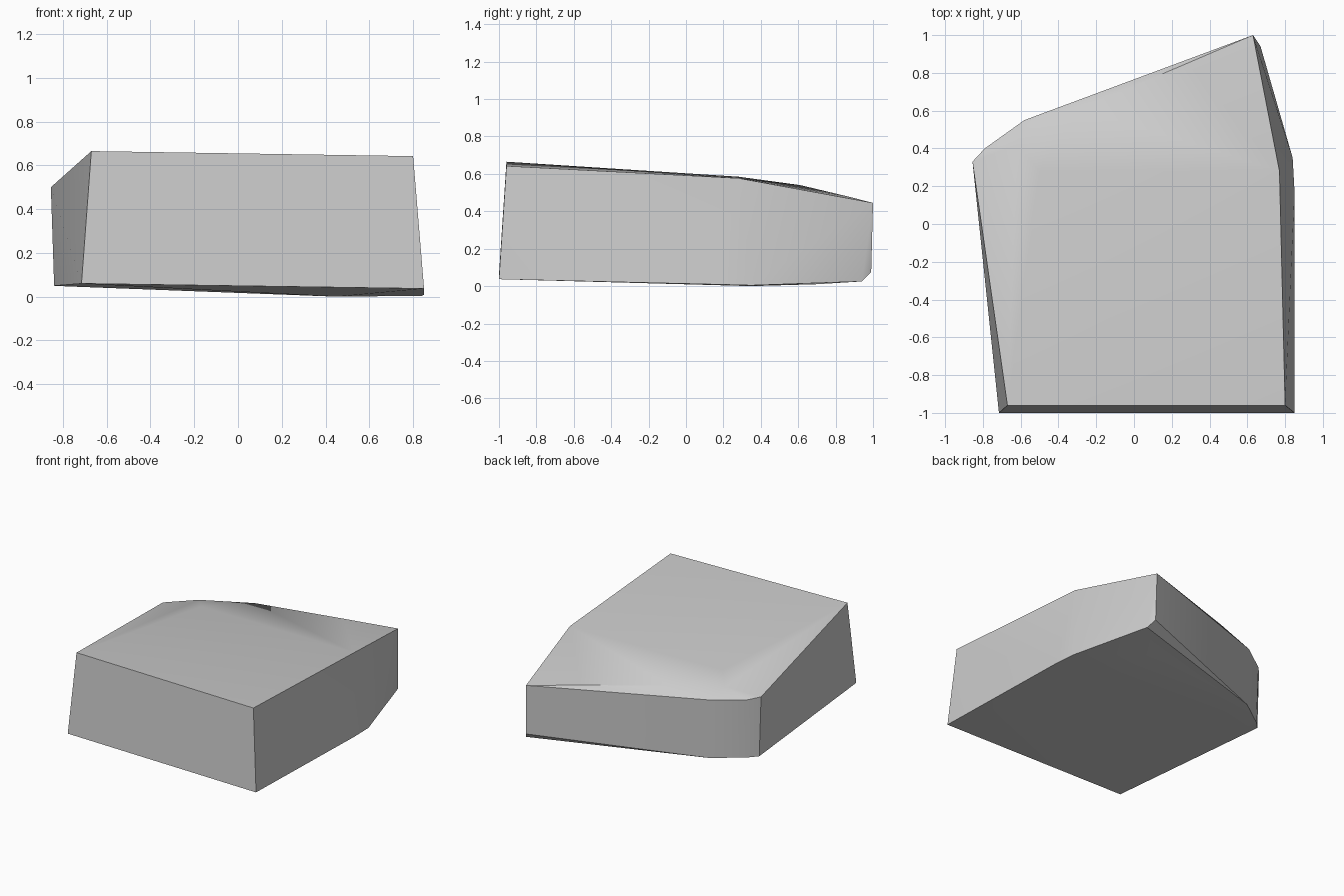
import bpy
import bmesh
import math

# Remove the default object
default_cube = bpy.data.objects.get("Cube")
if default_cube is not None:
    bpy.data.objects.remove(default_cube, do_unlink=True)


def make_material(name, colour):
    material = bpy.data.materials.new(name)
    material.use_nodes = True
    material.diffuse_color = colour
    shader = material.node_tree.nodes["Principled BSDF"]
    shader.inputs["Base Color"].default_value = colour
    return material


def convex_block(name, profiles, material, smooth_angle):
    """Wrap a convex skin around the given profiles of corner points."""
    mesh = bpy.data.meshes.new(name)
    bm = bmesh.new()
    for profile in profiles:
        for corner in profile:
            bm.verts.new(corner)
    hull = bmesh.ops.convex_hull(bm, input=bm.verts[:])
    # Drop any corners that ended up inside the skin
    loose = [v for v in bm.verts if not v.link_faces]
    bmesh.ops.delete(bm, geom=loose, context="VERTS")
    bmesh.ops.recalc_face_normals(bm, faces=bm.faces[:])
    bm.to_mesh(mesh)
    bm.free()
    mesh.materials.append(material)

    block = bpy.data.objects.new(name, mesh)
    bpy.context.collection.objects.link(block)
    bpy.ops.object.select_all(action="DESELECT")
    block.select_set(True)
    bpy.context.view_layer.objects.active = block
    bpy.ops.object.shade_smooth_by_angle(angle=math.radians(smooth_angle))
    return block


# Upper rim of the stone, counter-clockwise from the front right corner
top_rim = [
    (-.67, -.96, .665), (.8, -.96, .642), (.77, .28, .577), (.63, 1, .445),
    (-.58, .55, .487), (-.79, .4, .487), (-.855, .33, .5),
]

# Worn crown just inside the back of the upper rim
crown = [(-.5, .28, .585), (-.62, .42, .548), (-.285, .61, .54), (.28, .85, .483)]

# Lower rim, in the same order, with a chipped back left corner
bottom_rim = [
    (-.715, -1, .06), (.85, -1, .037), (.85, .17, .009), (.84, .35, .004),
    (.67, .94, .025), (.635, .99, .075), (-.57, .54, .045),
    (-.78, .39, .047), (-.84, .33, .05),
]

# Slightly sagging underside
underside = [(.45, .35, 0), (.4, .7, .01)]

grey = make_material("stone grey", (.6, .6, .6, 1))
convex_block("stone_block", [top_rim, crown, bottom_rim, underside], grey, 30)
